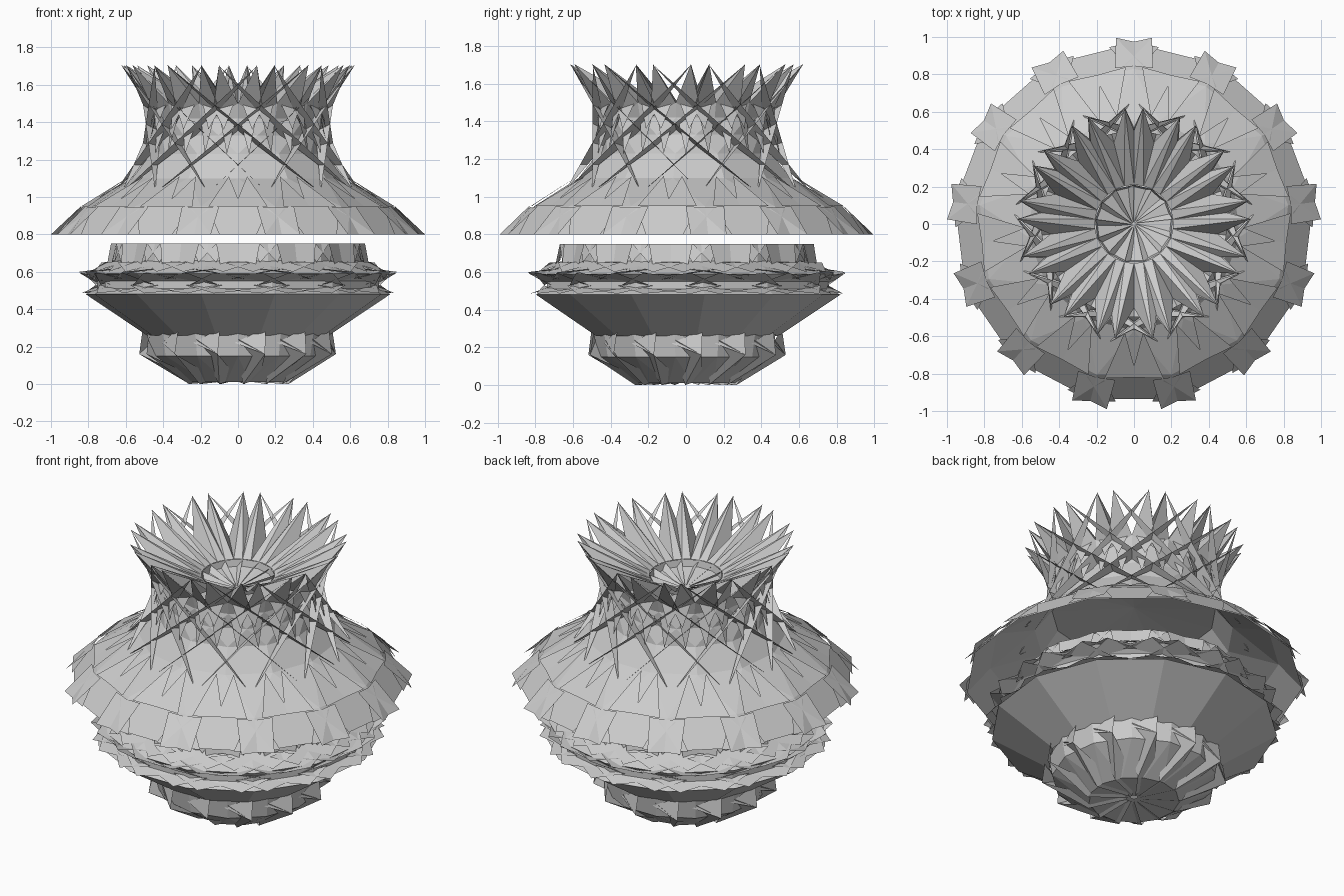
import bpy, math

N = 13                      # thirteen-fold symmetry
STEP = 360 / N
BASE = 90


def pt(r, deg, z):
    a = math.radians(deg)
    return (r * math.cos(a), r * math.sin(a), z)


def make(name, verts, faces):
    me = bpy.data.meshes.new(name)
    me.from_pydata(verts, [], faces)
    me.update()
    ob = bpy.data.objects.new(name, me)
    bpy.context.collection.objects.link(ob)
    return ob


def lathe(name, profile):
    """Thirteen-sided shell; each profile point is (radius, z, turn in folds)."""
    verts, faces = [], []
    for r, z, turn in profile:
        verts += [pt(r, BASE + (k + turn) * STEP, z) for k in range(N)]
    for i in range(len(profile) - 1):
        half = profile[i + 1][2] - profile[i][2]
        for k in range(N):
            a, b = i * N + k, i * N + (k + 1) % N
            c, d = b + N, a + N
            if half > 0:
                faces += [(a, b, d), (b, c, d)]
            elif half < 0:
                faces += [(a, b, c), (a, c, d)]
            else:
                faces.append((a, b, c, d))
    return make(name, verts, faces)


def shards(name, polys, mirror=True):
    """Repeat flat shards (radius, degrees, z) around the axis, with mirrored twins."""
    verts, faces = [], []
    for k in range(N):
        for s in ((1, -1) if mirror else (1,)):
            for p in polys:
                i = len(verts)
                verts += [pt(r, BASE + k * STEP + s * d, z) for r, d, z in p]
                faces.append(tuple(range(i, len(verts))))
    return make(name, verts, faces)


H = STEP / 2

# Bowl: foot, flaring side and stepped shoulder
lathe("bowl_foot", [(0.02, 0.03, 0), (0.26, 0.01, 0), (0.47, 0.15, 0.5), (0.49, 0.27, 0.5)])
lathe("bowl_side", [(0.49, 0.26, 0), (0.82, 0.48, 0), (0.76, 0.51, 0),
                    (0.76, 0.55, 0), (0.81, 0.59, 0), (0.67, 0.65, 0), (0.66, 0.75, 0)])

# Leaf scales turning one way around the foot, and the pinwheel underneath
shards("foot_scales", [
    [(0.48, -16, 0.22), (0.51, 3, 0.30), (0.53, 2, 0.16)],
    [(0.27, -8, 0.0), (0.53, 2, 0.16), (0.48, -18, 0.26)],
    [(0.27, -8, 0.0), (0.25, 14, 0.03), (0.53, 2, 0.16)],
    [(0.03, 0, 0.02), (0.27, -8, 0.0), (0.25, 14, 0.04)],
], False)

# Overlapping pointed plates on the shoulder
shards("shoulder_plates", [
    [(0.84, 5, 0.485), (0.76, -8, 0.53), (0.77, 16, 0.50)],
    [(0.85, 5, 0.60), (0.73, -9, 0.62), (0.78, 17, 0.56)],
    [(0.85, 5, 0.595), (0.76, -6, 0.53), (0.78, 18, 0.58)],
    [(0.79, 8, 0.60), (0.66, -8, 0.66), (0.73, 20, 0.65)],
])
shards("bowl_rim_plates", [
    [(0.68, 4, 0.75), (0.65, 19, 0.75), (0.67, 17, 0.66), (0.70, 6, 0.64)],
    [(0.66, -9, 0.75), (0.68, 4, 0.75), (0.69, -4, 0.65)],
])

# Lid: skirt and sloping roof up to the waist, closed by a ceiling inside
lathe("lid_skirt", [(0.965, 0.80, 0), (0.83, 0.95, 0)])
lathe("lid_roof", [(0.83, 0.95, 0), (0.57, 1.10, 0.5), (0.47, 1.23, 0.5)])
lathe("lid_ceiling", [(0.47, 1.23, 0.5), (0.0, 1.28, 0.5)])
shards("skirt_points", [
    [(1.0, 5.5, 0.80), (0.955, -8, 0.80), (0.85, -3, 0.94)],
    [(1.0, 5.5, 0.80), (0.85, -3, 0.94), (0.84, 7, 0.95)],
])
shards("roof_leaves", [
    [(0.84, 3, 0.95), (0.82, 15, 0.95), (0.58, 9, 1.11)],
])

# Neck: faceted core and long straight blades crossing as a lattice
lathe("neck_core", [(0.47, 1.23, 0.5), (0.44, 1.33, 0), (0.43, 1.42, 0.5), (0.45, 1.50, 0.5)])
TOP, LOW, MID = 4.5, 4.5 + 78, 4.5 + 39
shards("neck_blades", [
    [(0.62, TOP, 1.70), (0.66, LOW, 1.03), (0.42, MID, 1.34)],
])
shards("neck_splinters", [
    [(0.47, 2, 1.42), (0.50, 7, 1.23), (0.45, 12, 1.40)],
    [(0.47, -4, 1.50), (0.49, 5, 1.36), (0.45, 11, 1.50)],
])

# Crown: paired spikes sloping down to the central opening
shards("crown_spikes", [
    [(0.625, 4.5, 1.705), (0.45, H, 1.50), (0.45, -4, 1.42)],
    [(0.625, 4.5, 1.705), (0.21, H, 1.47), (0.45, H, 1.50)],
    [(0.625, 4.5, 1.705), (0.21, 0, 1.47), (0.21, H, 1.47)],
    [(0.625, 4.5, 1.705), (0.50, 0, 1.59), (0.21, 0, 1.47)],
])

# Opening: shallow pinwheel well
lathe("crown_well", [(0.21, 1.47, 0), (0.20, 1.43, 0), (0.01, 1.38, 0.5)])
shards("well_pinwheel", [[(0.205, 0, 1.465), (0.20, 12, 1.42), (0.01, 20, 1.39)]], False)
